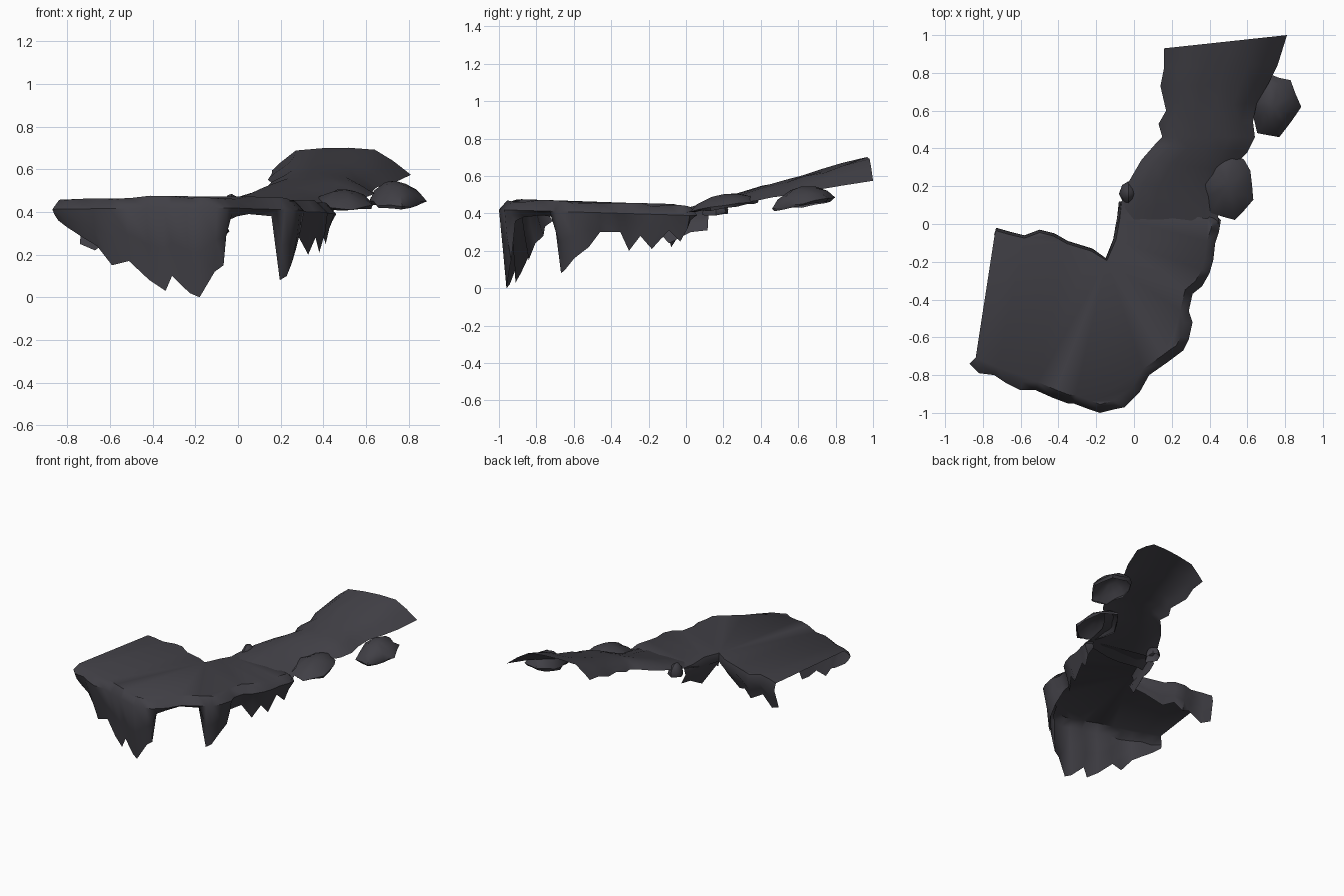
import bpy, bmesh, math, random
from mathutils import Vector

if "Cube" in bpy.data.objects:
    bpy.data.objects.remove(bpy.data.objects["Cube"])

random.seed(4)
stone = bpy.data.materials.new("dark grey stone")
stone.diffuse_color = (0.052, 0.05, 0.06, 1)
stone.use_nodes = True
stone.node_tree.nodes["Principled BSDF"].inputs["Base Color"].default_value = stone.diffuse_color


def finish(bm, name, angle=50):
    me = bpy.data.meshes.new(name)
    bm.to_mesh(me)
    bm.free()
    ob = bpy.data.objects.new(name, me)
    bpy.context.collection.objects.link(ob)
    me.materials.append(stone)
    bpy.ops.object.select_all(action='DESELECT')
    ob.select_set(True)
    bpy.context.view_layer.objects.active = ob
    bpy.ops.object.shade_smooth_by_angle(angle=math.radians(angle))
    return ob


def bridge(bm, a, b, closed=False):
    n = len(a)
    for i in range(n if closed else n - 1):
        j = (i + 1) % n
        bm.faces.new((a[i], b[i], b[j], a[j]))


# Rim points: x, y and the height where the hanging rock ends
front_rim = [(-.87, -.74, .36), (-.82, -.79, .33), (-.74, -.80, .28), (-.68, -.84, .24),
             (-.60, -.88, .15), (-.52, -.88, .17), (-.43, -.92, .08), (-.35, -.95, .03),
             (-.32, -.95, .10), (-.24, -.98, .02), (-.18, -1.0, 0), (-.10, -.98, .12),
             (-.05, -.97, .15), (-.02, -.94, .36), (.03, -.89, .38), (.08, -.80, .39),
             (.18, -.73, .38), (.22, -.70, .08), (.26, -.67, .10), (.29, -.61, .16),
             (.31, -.52, .22), (.29, -.46, .30), (.31, -.37, .30), (.36, -.33, .20),
             (.40, -.26, .28), (.42, -.19, .21), (.43, -.10, .31), (.45, -.04, .25),
             (.46, .02, .32), (.42, .06, .38)]
back_rim = [(-.08, .12, .31), (-.09, .03, .30), (-.11, -.08, .24), (-.15, -.18, .38),
            (-.22, -.13, .33), (-.35, -.09, .27), (-.42, -.05, .30), (-.50, -.03, .25),
            (-.58, -.06, .29), (-.66, -.04, .22), (-.73, -.02, .25)]


def plateau_z(y):
    return .44 - .03 * y


def cliff(bm, rim, soft):
    """Hanging skirt below a rim; returns its top row of vertices."""
    rows = [[] for _ in range(4)]
    for i, (x, y, low) in enumerate(rim):
        a, b = rim[max(i - 1, 0)], rim[min(i + 1, len(rim) - 1)]
        t = Vector((b[0] - a[0], b[1] - a[1])).normalized()
        inward = Vector((-t.y, t.x))
        top = plateau_z(y)
        edge = max(top - .05, low + .01)
        mid = edge * .5 + low * .5
        jit = random.uniform(-.01, .01)
        for row, (d, z) in zip(rows, ((soft, top + jit), (0, edge),
                                      (.02 + jit, mid), (.04, low))):
            p = Vector((x, y)) + inward * d
            row.append(bm.verts.new((p.x, p.y, z)))
    for a, b in zip(rows, rows[1:]):
        bridge(bm, a, b)
    return rows[0]


# Plateau with jagged cliffs, open underneath
bm = bmesh.new()
top = cliff(bm, front_rim, .045) + cliff(bm, back_rim, .015)
cap = bm.faces.new(top)
bmesh.ops.triangulate(bm, faces=[cap])
bmesh.ops.recalc_face_normals(bm, faces=bm.faces)
finish(bm, "plateau")

# Sloping ramp: left x, left y, right x, right y
ramp = [(-.10, -.02, .45, .00), (-.08, .08, .44, .08), (-.03, .22, .44, .18),
        (.04, .34, .50, .28), (.11, .42, .60, .38), (.15, .46, .64, .46),
        (.13, .53, .63, .54), (.17, .60, .65, .64), (.14, .73, .71, .74),
        (.16, .83, .76, .84), (.16, .93, .81, 1.0)]
across = [(0, 1), (.06, .55), (.17, 0), (.36, -.1), (.55, 0), (.74, .1), (.87, .5), (1, 1)]
bm = bmesh.new()
rows = []
for k, (lx, ly, rx, ry) in enumerate(ramp):
    row = []
    for u, drop in across:
        x, y = lx + (rx - lx) * u, ly + (ry - ly) * u
        if k == 0:
            y -= .04 * math.sin(math.pi * u)
        fall = (.015 + (.11 if u > .5 else .08) * max(y, 0)) * drop
        row.append(bm.verts.new((x, y, .425 + .28 * y - fall + random.uniform(-.006, .006))))
    rows.append(row)
for a, b in zip(rows, rows[1:]):
    bridge(bm, b, a)
finish(bm, "ramp")


# Craggy hollow boulders beside the ramp
def boulder(name, cx, cy, rx, ry, base, height, tilt, sides=14):
    bm = bmesh.new()
    wobble = [random.uniform(.86, 1.1) for _ in range(sides)]
    rows = []
    for r, h in ((.93, -.08), (1, .1), (.78, .5), (.4, .85)):
        row = []
        for i in range(sides):
            a = 2 * math.pi * i / sides
            f = r * (1 + (wobble[i] - 1) * r) * random.uniform(.95, 1.04)
            x, y = rx * f * math.cos(a), ry * f * math.sin(a)
            z = base + tilt * y + height * h + random.uniform(-.07, .07) * height
            row.append(bm.verts.new((cx + x, cy + y, z)))
        rows.append(row)
    for a, b in zip(rows, rows[1:]):
        bridge(bm, b, a, True)
    peak = bm.verts.new((cx, cy, base + height))
    for i in range(sides):
        bm.faces.new((rows[-1][i], rows[-1][(i + 1) % sides], peak))
    bmesh.ops.recalc_face_normals(bm, faces=bm.faces)
    finish(bm, name, 40)


boulder("near_boulder", .50, .21, .14, .18, .435, .07, .15)
boulder("far_boulder", .74, .62, .13, .165, .445, .10, .18)
boulder("small_stone", -.03, .16, .05, .07, .40, .085, .1, 8)
